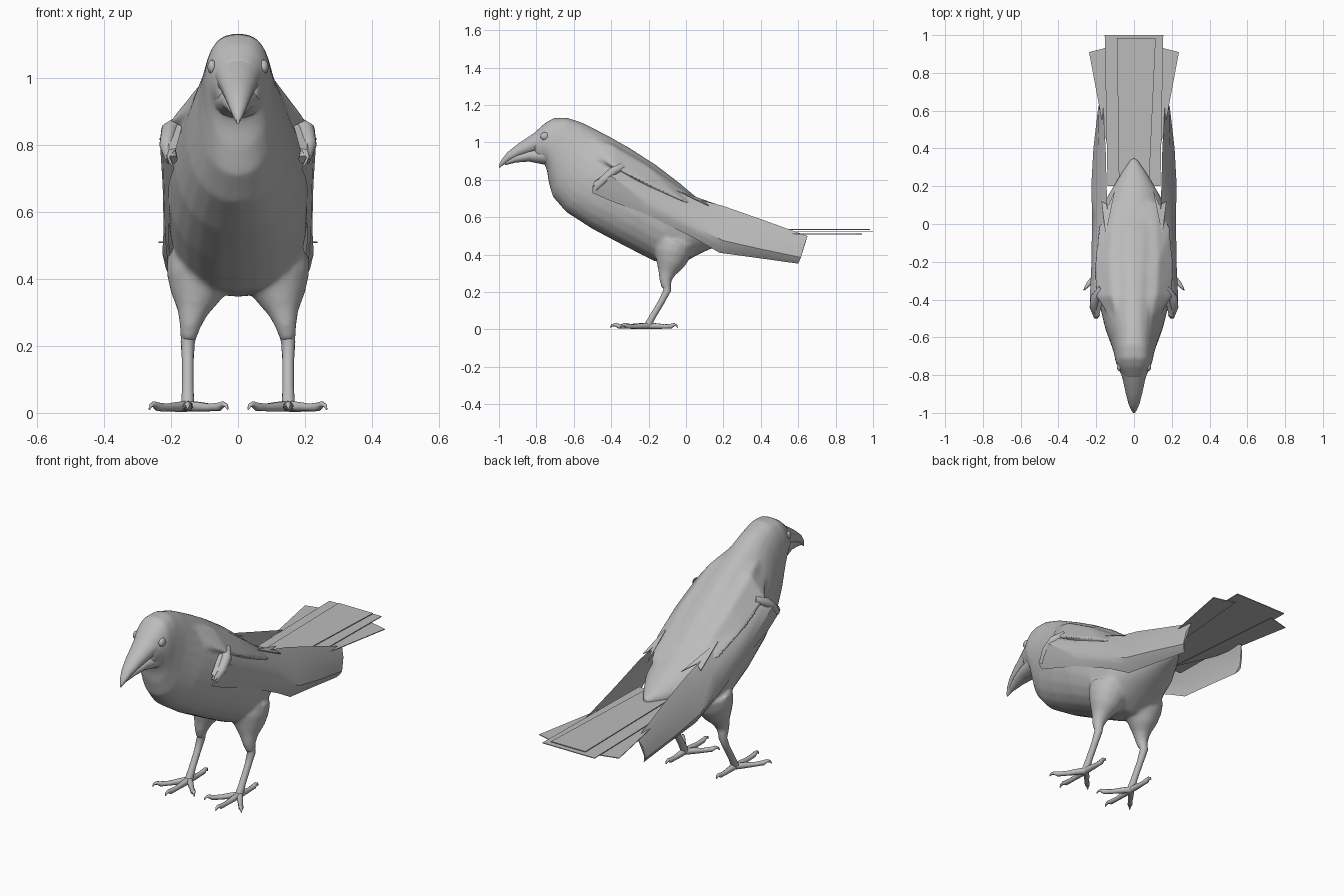
import bpy, bmesh, math
from mathutils import Vector

cube = bpy.data.objects.get("Cube")
if cube:
    bpy.data.objects.remove(cube, do_unlink=True)

GREY = (0.5, 0.5, 0.5, 1)
grey = bpy.data.materials.new("plain grey")
grey.use_nodes = True
grey.diffuse_color = GREY
grey.node_tree.nodes["Principled BSDF"].inputs["Base Color"].default_value = GREY


def finish(name, bm, mirror=False, angle=40):
    """Turn a bmesh into a smooth shaded object, optionally mirrored across x."""
    bmesh.ops.recalc_face_normals(bm, faces=bm.faces)
    mesh = bpy.data.meshes.new(name)
    bm.to_mesh(mesh)
    bm.free()
    mesh.materials.append(grey)
    mesh.shade_smooth()
    mesh.set_sharp_from_angle(angle=math.radians(angle))
    obj = bpy.data.objects.new(name, mesh)
    bpy.context.collection.objects.link(obj)
    if mirror:
        mod = obj.modifiers.new("Mirror", "MIRROR")
        mod.use_mirror_merge = False
    return obj


def skin(bm, rings):
    """Skin a list of equal length point rings and cap both ends."""
    rows = [[bm.verts.new(p) for p in ring] for ring in rings]
    n = len(rows[0])
    for a, b in zip(rows, rows[1:]):
        for i in range(n):
            j = (i + 1) % n
            bm.faces.new((a[i], a[j], b[j], b[i]))
    bm.faces.new(rows[0])
    bm.faces.new(rows[-1])


def loft(name, rings, mirror=False, angle=40):
    bm = bmesh.new()
    skin(bm, rings)
    return finish(name, bm, mirror, angle)


def section(top, bottom, width, upper=1.0, n=24):
    """Upright rounded ring between a top and a bottom (y, z) point."""
    t, b = Vector((0, *top)), Vector((0, *bottom))
    ring = []
    for i in range(n):
        a = math.tau * i / n
        c, s = math.cos(a), math.sin(a)
        x = math.copysign(abs(c) ** (upper if s > 0 else 0.9), c) * width
        ring.append((t + b) / 2 + (t - b) / 2 * s + Vector((x, 0, 0)))
    return ring


def tube_rings(path, sides):
    """Rings around a path of (x, y, z, radius) points."""
    pts = [Vector(p[:3]) for p in path]
    rings = []
    for i, p in enumerate(pts):
        d = (pts[min(i + 1, len(pts) - 1)] - pts[max(i - 1, 0)]).normalized()
        u = d.cross(Vector((1, 0.3, 0.2))).normalized()
        v = d.cross(u)
        rings.append([p + (u * math.cos(a) + v * math.sin(a)) * path[i][3]
                      for a in (math.tau * k / sides for k in range(sides))])
    return rings


def tube(name, path, sides=10):
    return loft(name, tube_rings(path, sides), mirror=True, angle=60)


def plate(name, outline, thickness=0.004, mirror=False):
    """Thin feather from an outline of 3D points."""
    bm = bmesh.new()
    face = bm.faces.new([bm.verts.new(p) for p in outline])
    new = bmesh.ops.extrude_face_region(bm, geom=[face])["geom"]
    verts = [v for v in new if isinstance(v, bmesh.types.BMVert)]
    bmesh.ops.translate(bm, verts=verts, vec=(0, 0, thickness))
    return finish(name, bm, mirror, 20)


# Head and body: leaning rings from the face to the rump
body = [
    ((-.82, 1.045), (-.80, .90), .062, .8),
    ((-.755, 1.103), (-.755, .885), .088, .75),
    ((-.71, 1.13), (-.742, .845), .099, .7),
    ((-.64, 1.134), (-.735, .79), .105, .75),
    ((-.55, 1.105), (-.713, .71), .12, .9),
    ((-.42, 1.038), (-.64, .627), .156, 1.05),
    ((-.30, .97), (-.50, .537), .19, 1.1),
    ((-.16, .88), (-.33, .447), .211, 1.1),
    ((-.03, .78), (-.17, .365), .207),
    ((.07, .695), (-.04, .345), .187),
    ((.18, .635), (.09, .412), .145),
    ((.28, .58), (.23, .475), .075),
    ((.35, .55), (.345, .515), .015),
]
# Back feathers draped over the wing tops: y, ridge z, shoulder x z, edge x z
mantle = [
    (-.50, 1.06, .09, 1.02, .13, .93),
    (-.38, 1.01, .12, .975, .208, .865),
    (-.20, .90, .13, .87, .212, .775),
    (-.02, .765, .12, .745, .195, .69),
    (.12, .66, .09, .65, .13, .635),
]
# Thighs run out of the belly
thigh = [(.108, -.06, .46, .105), (.117, -.075, .40, .098), (.127, -.086, .35, .076),
         (.136, -.103, .30, .046), (.144, -.11, .255, .031), (.149, -.102, .215, .024)]
bm = bmesh.new()
skin(bm, [section(*s) for s in body])
skin(bm, [[(0, y, zr), (xs, y, zs), (xe, y, ze), (0, y, ze - .06), (-xe, y, ze), (-xs, y, zs)]
          for y, zr, xs, zs, xe, ze in mantle])
for side in (1, -1):
    skin(bm, tube_rings([(x * side, y, z, r) for x, y, z, r in thigh], 16))
torso = finish("body", bm)
remesh = torso.modifiers.new("Blend", "REMESH")
remesh.mode = "VOXEL"
remesh.voxel_size = 0.01
remesh.use_smooth_shade = True
smooth = torso.modifiers.new("Soften", "SMOOTH")
smooth.factor = 0.5
smooth.iterations = 8

# Beak: hooked upper half closed over a slimmer lower half
upper = [
    ((-.76, 1.085), (-.76, .955), .078),
    ((-.84, 1.033), (-.82, .94), .058),
    ((-.90, .992), (-.89, .922), .044),
    ((-.955, .948), (-.95, .897), .029),
    ((-.985, .91), (-.982, .875), .016),
    ((-1.0, .88), (-.998, .862), .005),
]
lower = [
    ((-.75, .985), (-.745, .878), .074),
    ((-.84, .965), (-.84, .897), .05),
    ((-.91, .94), (-.91, .892), .034),
    ((-.968, .905), (-.968, .878), .014),
]
loft("upper_beak", [section(*s, n=14) for s in upper])
loft("lower_beak", [section(*s, n=14) for s in lower])

# Eyes, set into the head
bm = bmesh.new()
bmesh.ops.create_uvsphere(bm, u_segments=14, v_segments=8, radius=.024)
bmesh.ops.scale(bm, verts=bm.verts, vec=(.6, 1, .9))
bmesh.ops.translate(bm, verts=bm.verts, vec=(.077, -.755, 1.033))
finish("eyes", bm, mirror=True, angle=60)

# Folded wings: top, outer, bottom points, with a hollow inner side
wing = [
    ((.185, -.49, .79), (.212, -.50, .765), (.19, -.50, .73)),
    ((.16, -.37, .88), (.234, -.40, .82), (.205, -.41, .69)),
    ((.17, -.20, .80), (.225, -.20, .68), (.207, -.20, .61)),
    ((.14, .05, .70), (.222, .05, .55), (.205, .05, .485)),
    ((.145, .20, .66), (.226, .20, .475), (.185, .18, .41)),
    ((.15, .40, .59), (.215, .40, .43), (.175, .40, .38)),
    ((.165, .65, .50), (.19, .615, .385), (.168, .60, .352)),
]
rings = []
for top, out, low in wing:
    t, o, b = Vector(top), Vector(out), Vector(low)
    inner = (t + b) / 2 + (o - (t + b) / 2) * 0.7
    rings.append([t, t.lerp(o, .5) + Vector((.008, 0, .008)), o,
                  o.lerp(b, .5) + Vector((.004, 0, 0)), b, inner])
loft("wings", rings, mirror=True, angle=35)

# Rounded wing wrists and loose shoulder feathers
tube("wing_wrists", [(.198, -.485, .755, .018), (.212, -.44, .80, .023),
                     (.206, -.39, .845, .024), (.17, -.34, .87, .02)], 12)
plate("shoulder_feathers", [(.15, -.06, .745), (.172, .12, .66),
                            (.135, .10, .68), (.10, .18, .66)], mirror=True)

# Tail: flat overlapping feathers
plate("tail_centre", [(-.08, .22, .532), (.08, .22, .532),
                      (.115, .985, .532), (-.09, .985, .532)])
plate("tail_middle", [(-.14, .2, .52), (.14, .2, .52),
                      (.155, 1.0, .52), (-.155, 1.0, .52)])
plate("tail_sides", [(.06, .25, .508), (.15, .45, .508), (.18, .6, .508),
                     (.238, .91, .508), (.12, .94, .508)], mirror=True)

# Thin shanks
tube("legs", [(.143, -.112, .27, .028), (.15, -.1, .21, .021), (.15, -.13, .15, .017),
              (.15, -.175, .075, .017), (.15, -.205, .02, .02)], 14)

# Toes with curved claws
for name, dx, dy in (("inner_toes", -.12, -.13), ("front_toes", 0, -.205),
                     ("outer_toes", .115, -.15), ("hind_toes", 0, .155)):
    steps = ((0, .02, .017), (.3, .018, .015), (.55, .016, .012),
             (.78, .018, .013), (.88, .026, .009), (.96, .022, .006), (1, .01, .002))
    tube(name, [(.15 + dx * f, -.2 + dy * f, z, r) for f, z, r in steps], 8)
